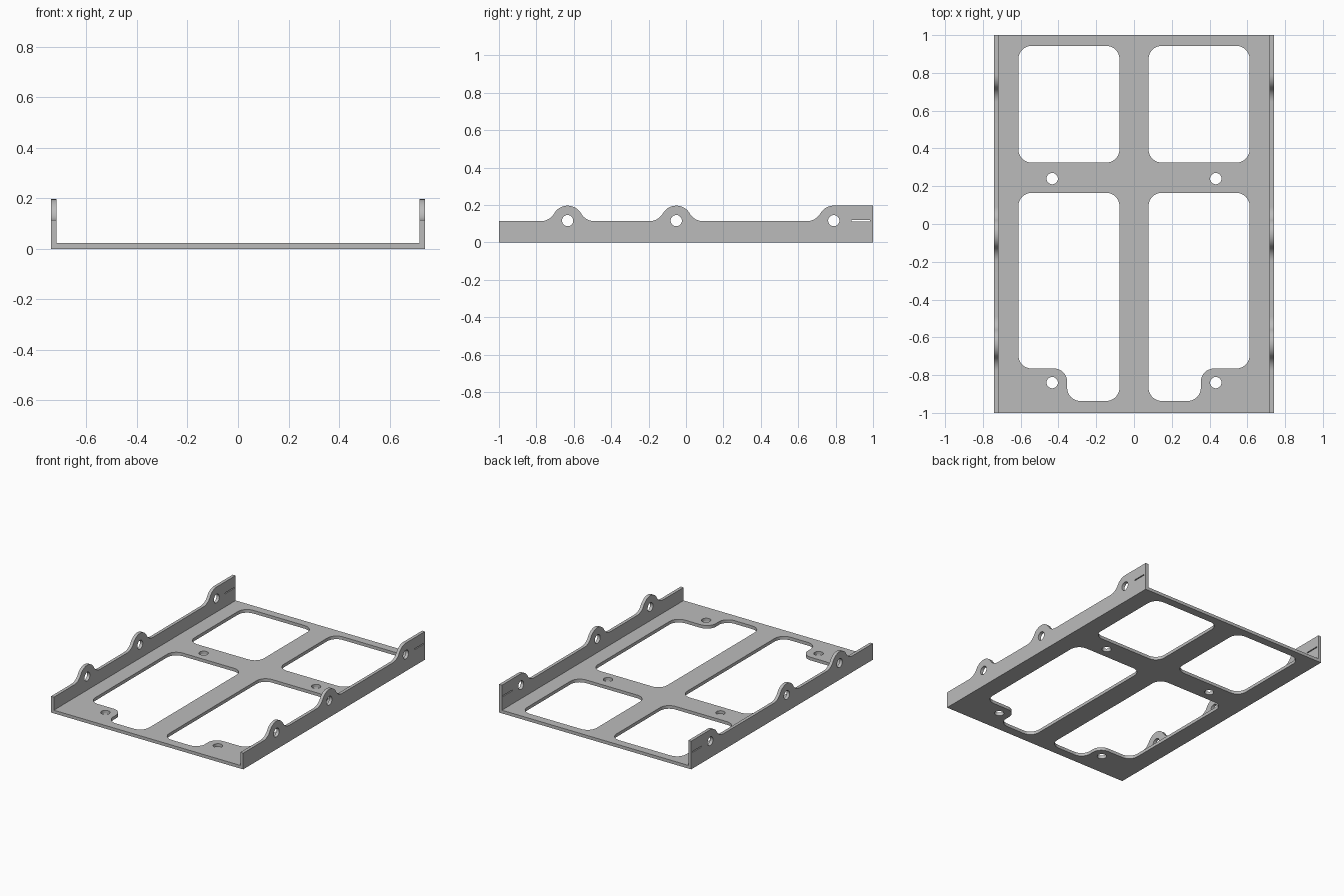
import bpy
from math import pi, sin, cos, asin, radians
from mathutils import Vector, Matrix

cube = bpy.data.objects.get("Cube")
if cube:
    bpy.data.objects.remove(cube, do_unlink=True)

W, T = 0.74, 0.022          # half width, sheet thickness
LOW, TOP = 0.113, 0.196     # wall heights
HOLE_R = 0.03

metal = bpy.data.materials.new("grey metal")
metal.use_nodes = True
grey = (0.5, 0.5, 0.5, 1)
metal.diffuse_color = grey
metal.node_tree.nodes["Principled BSDF"].inputs["Base Color"].default_value = grey


def arc(cx, cy, r, a0, a1, n=10):
    """Points on an arc, angles in radians."""
    return [(cx + r * cos(a0 + (a1 - a0) * i / n),
             cy + r * sin(a0 + (a1 - a0) * i / n)) for i in range(n + 1)]


def circle(cx, cy, r=HOLE_R):
    return arc(cx, cy, r, 0, 2 * pi, 32)[:-1]


def rounded(corners, r, n=8):
    """Right-angled outline with every corner rounded."""
    out = []
    for i, c in enumerate(corners):
        c = Vector(c)
        a = (Vector(corners[i - 1]) - c).normalized() * r
        b = (Vector(corners[(i + 1) % len(corners)]) - c).normalized() * r
        for k in range(n + 1):
            t = k / n * pi / 2
            out.append(tuple(c + a * (1 - sin(t)) + b * (1 - cos(t))))
    return out


def rect(x0, x1, y0, y1):
    return [(x0, y0), (x1, y0), (x1, y1), (x0, y1)]


def sheet(name, loops, matrix):
    """Flat sheet of thickness T: first loop is the outline, the rest are holes."""
    curve = bpy.data.curves.new(name + "_profile", "CURVE")
    curve.dimensions, curve.fill_mode, curve.extrude = "2D", "BOTH", T / 2
    for pts in loops:
        s = curve.splines.new("POLY")
        s.points.add(len(pts) - 1)
        for p, (x, y) in zip(s.points, pts):
            p.co = (x, y, 0, 1)
        s.use_cyclic_u = True
    helper = bpy.data.objects.new(name + "_profile", curve)
    bpy.context.collection.objects.link(helper)
    deps = bpy.context.evaluated_depsgraph_get()
    mesh = bpy.data.meshes.new_from_object(helper.evaluated_get(deps))
    bpy.data.objects.remove(helper, do_unlink=True)

    import bmesh
    bm = bmesh.new()
    bm.from_mesh(mesh)
    bmesh.ops.remove_doubles(bm, verts=bm.verts, dist=1e-5)
    bm.transform(matrix)
    bmesh.ops.recalc_face_normals(bm, faces=bm.faces)
    bm.to_mesh(mesh)
    bm.free()

    mesh.name = name
    mesh.materials.clear()
    mesh.materials.append(metal)
    obj = bpy.data.objects.new(name, mesh)
    bpy.context.collection.objects.link(obj)
    bpy.ops.object.select_all(action="DESELECT")
    obj.select_set(True)
    bpy.context.view_layer.objects.active = obj
    bpy.ops.object.shade_smooth_by_angle(angle=radians(30))
    return obj


# Base plate: four windows, the front pair stepped around the screw holes
loops = [rect(-W + T, W - T, -1, 1)]
for s in (-1, 1):
    rear = rect(0.077, 0.612, 0.325, 0.943)
    front = [(0.077, -0.937), (0.354, -0.937), (0.354, -0.765),
             (0.612, -0.765), (0.612, 0.165), (0.077, 0.165)]
    for window in (rear, front):
        loops.append([(s * x, y) for x, y in rounded(window, 0.07)])
    for y in (0.24, -0.84):
        loops.append(circle(s * 0.433, y))
sheet("base_plate", loops, Matrix.Translation((0, 0, T / 2)))

# Side walls: low flange with filleted ears and a raised rear end
EAR_R = TOP - LOW
tilt = asin(0.5)
reach = 2 * EAR_R * cos(tilt)


def ear_rise(y):
    return (arc(y - reach, LOW + EAR_R, EAR_R, -pi / 2, -tilt)
            + arc(y, LOW, EAR_R, pi - tilt, pi / 2)[1:])


def ear_fall(y):
    return [(2 * y - a, z) for a, z in reversed(ear_rise(y))][1:]


ears = (-0.633, -0.052, 0.79)
outline = [(-1, 0), (-1, LOW)]
for y in ears[:2]:
    outline += ear_rise(y) + ear_fall(y)
outline += ear_rise(ears[2]) + [(1, TOP), (1, 0)]
slit = rect(0.885, 0.985, 0.112, 0.119)
wall_loops = [outline, slit] + [circle(y, LOW + 0.003) for y in ears]

# Profile axes map to y and z, thickness to x
upright = Matrix(((0, 0, 1, 0), (1, 0, 0, 0), (0, 1, 0, 0), (0, 0, 0, 1)))
for name, s in (("left_wall", 1), ("right_wall", -1)):
    sheet(name, wall_loops, Matrix.Translation((s * (W - T / 2), 0, 0)) @ upright)
